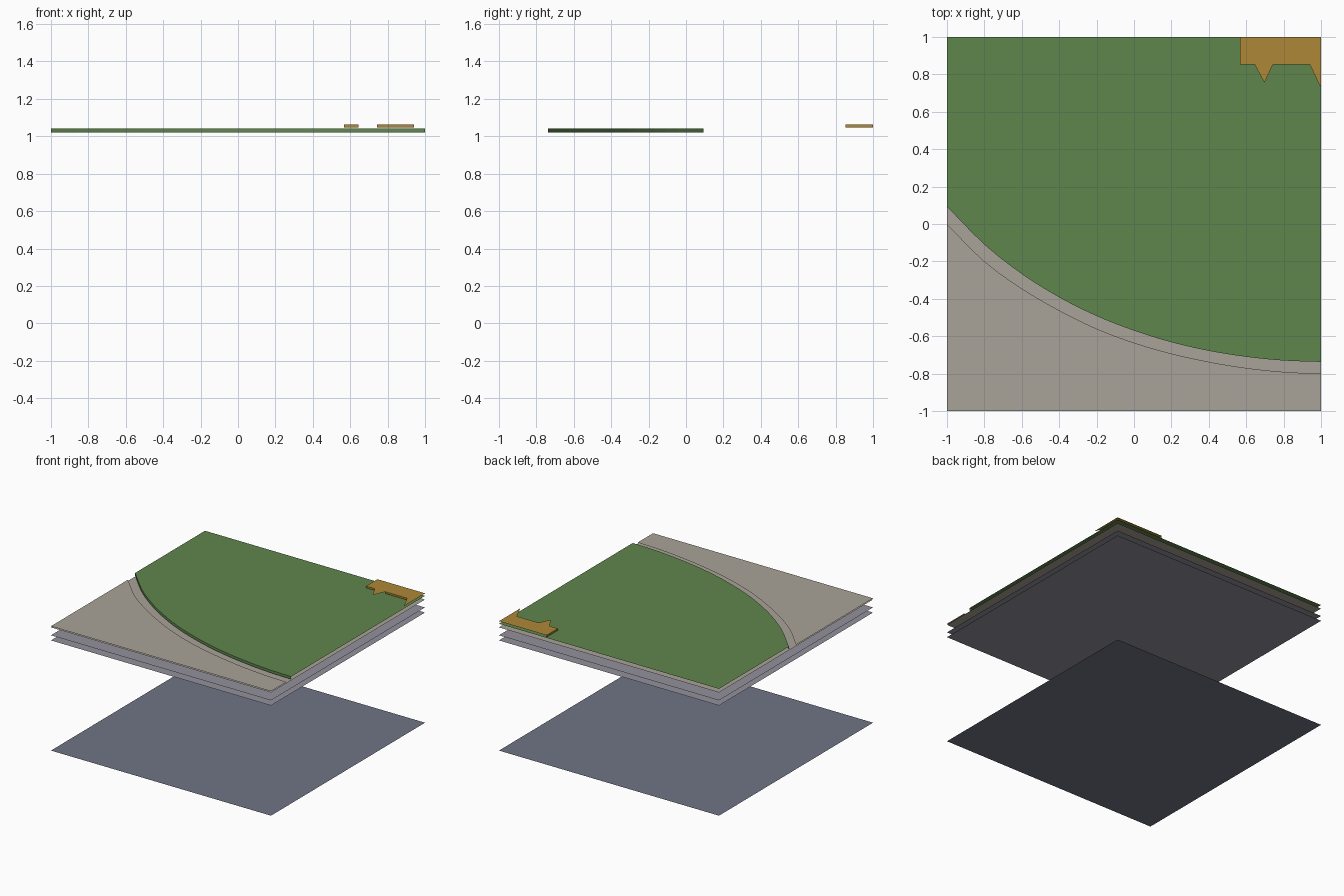
import bpy

if "Cube" in bpy.data.objects:
    bpy.data.objects.remove(bpy.data.objects["Cube"])


def srgb(r, g, b):
    def lin(c):
        c /= 255
        return c / 12.92 if c <= 0.04045 else ((c + 0.055) / 1.055) ** 2.4
    return (lin(r), lin(g), lin(b), 1)


def material(name, rgb):
    m = bpy.data.materials.new(name)
    m.diffuse_color = srgb(*rgb)
    m.use_nodes = True
    m.node_tree.nodes["Principled BSDF"].inputs["Base Color"].default_value = m.diffuse_color
    return m


GREEN = material("grass green", (95, 134, 77))
SAND = material("warm stone", (170, 163, 152))
OCHRE = material("ochre", (174, 135, 55))
GREY = material("cool grey", (147, 146, 157))
SLATE = material("slate blue", (112, 117, 134))


def slab(name, outline, top, mat, bottom=None, walls=()):
    """Flat sheet from a counter-clockwise outline, with skirts on chosen edges."""
    n = len(outline)
    verts = [(x, y, top) for x, y in outline]
    faces = [tuple(range(n))]
    if bottom is not None:
        verts += [(x, y, bottom) for x, y in outline]
        for i in walls:
            j = (i + 1) % n
            faces.append((i, i + n, j + n, j))
    mesh = bpy.data.meshes.new(name)
    mesh.from_pydata(verts, [], faces)
    mesh.materials.append(mat)
    obj = bpy.data.objects.new(name, mesh)
    bpy.context.collection.objects.link(obj)
    return obj


def smooth_path(ys, steps=3):
    """Catmull-Rom through heights evenly spaced over x = -1..1."""
    p = [2 * ys[0] - ys[1]] + list(ys) + [2 * ys[-1] - ys[-2]]
    spans, pts = len(ys) - 1, []
    for i in range(spans):
        a, b, c, d = p[i:i + 4]
        for k in range(steps):
            t = k / steps
            y = 0.5 * (2 * b + (c - a) * t + (2 * a - 5 * b + 4 * c - d) * t * t
                       + (3 * b - a - 3 * c + d) * t ** 3)
            pts.append((-1 + 2 * (i + t) / spans, y))
    return pts + [(1, ys[-1])]


square = [(-1, -1), (1, -1), (1, 1), (-1, 1)]

# Base sheet and stacked under-layers
slab("base_sheet", square, 0.0, SLATE)
slab("lower_layer", square, 0.905, GREY)
slab("middle_layer", square, 0.947, GREY)
slab("stone_layer", square, 1.012, SAND)

# Raised stone corner in front of the curve
outer = smooth_path([0, -.2, -.345, -.462, -.56, -.635, -.693, -.737, -.77, -.791, -.8])
slab("stone_corner", [(-1, -1), (1, -1)] + outer[::-1], 1.022, SAND)

# Grass sheet with a skirt along its curved edge only
inner = smooth_path([.093, -.11, -.267, -.392, -.492, -.57, -.632, -.678, -.71, -.73, -.737])
slab("grass_layer", inner + [(1, 1), (-1, 1)], 1.042, GREEN, 1.02, range(len(inner) - 1))

# Ochre corner plate: skirt on straight edges, flat spikes
plate = [(.567, .853), (.645, .853), (.697, .755), (.743, .853), (.94, .853),
         (1, .725), (1, 1), (.567, 1)]
slab("corner_plate", plate, 1.063, OCHRE, 1.048, (0, 3, 7))
